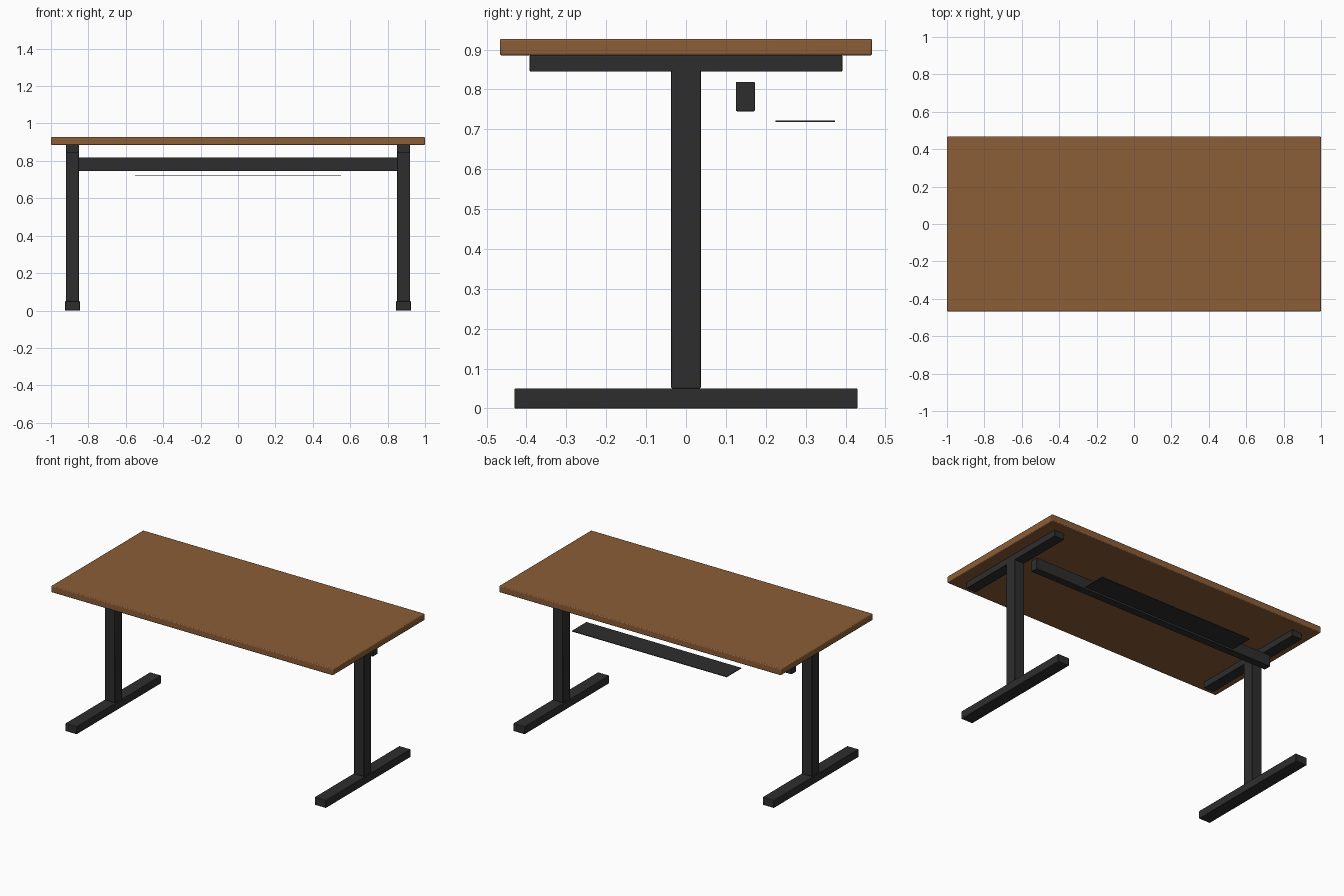
import bpy

if "Cube" in bpy.data.objects:
    bpy.data.objects.remove(bpy.data.objects["Cube"])


def make_material(name, color):
    mat = bpy.data.materials.new(name)
    mat.use_nodes = True
    mat.diffuse_color = color
    mat.node_tree.nodes["Principled BSDF"].inputs["Base Color"].default_value = color
    return mat


wood = make_material("warm brown wood", (0.26, 0.11, 0.038, 1))
metal = make_material("charcoal metal", (0.027, 0.027, 0.028, 1))


def box(name, x, y, z, mat, bevel=0.003):
    """Box spanning the (low, high) pairs x, y and z, with softened edges."""
    spans = (x, y, z)
    bpy.ops.mesh.primitive_cube_add(size=1, location=[(a + b) / 2 for a, b in spans])
    obj = bpy.context.object
    obj.name = name
    obj.scale = [b - a for a, b in spans]
    bpy.ops.object.transform_apply(location=False, rotation=False, scale=True)
    obj.data.materials.append(mat)
    if bevel:
        mod = obj.modifiers.new("soft edges", "BEVEL")
        mod.width = bevel
        mod.segments = 2
        bpy.ops.object.shade_smooth_by_angle()
    return obj


# Desktop
box("desktop", (-1, 1), (-0.467, 0.467), (0.885, 0.927), wood, 0.005)

# Leg frames, one at each end
for side, sign in (("left", 1), ("right", -1)):
    def across(half):
        return (sign * 0.885 - half, sign * 0.885 + half)

    box(side + "_foot", across(0.04), (-0.43, 0.43), (0, 0.05), metal)
    box(side + "_leg", across(0.035), (-0.037, 0.037), (0.05, 0.885), metal)
    box(side + "_top_rail", across(0.035), (-0.392, 0.392), (0.845, 0.885), metal, 0.002)

# Crossbeam and thin cable tray behind it
box("crossbeam", (-0.87, 0.87), (0.125, 0.173), (0.745, 0.819), metal)
box("cable_tray", (-0.55, 0.55), (0.224, 0.373), (0.718, 0.722), metal, 0)
